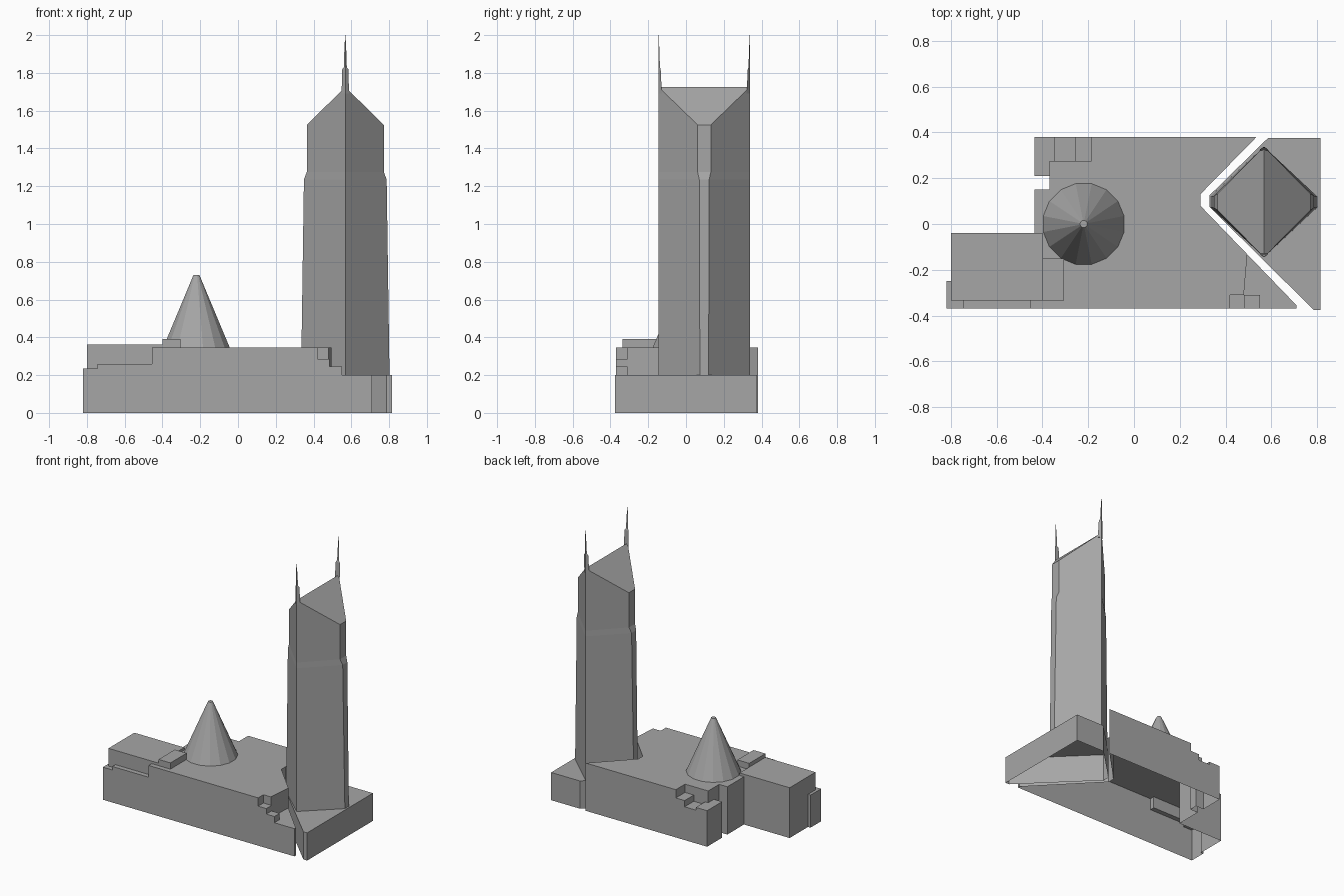
import bpy, bmesh
from math import radians

if "Cube" in bpy.data.objects:
    bpy.data.objects.remove(bpy.data.objects["Cube"], do_unlink=True)

grey = bpy.data.materials.new("stone grey")
grey.use_nodes = True
colour = (0.38, 0.38, 0.38, 1)
grey.diffuse_color = colour
grey.node_tree.nodes["Principled BSDF"].inputs["Base Color"].default_value = colour


def finish(name, bm):
    bmesh.ops.recalc_face_normals(bm, faces=bm.faces)
    mesh = bpy.data.meshes.new(name)
    bm.to_mesh(mesh)
    bm.free()
    mesh.materials.append(grey)
    obj = bpy.data.objects.new(name, mesh)
    bpy.context.collection.objects.link(obj)
    return obj


def loft(name, rings, cap_bottom=True, cap_top=True):
    """Skin a stack of rings that have equal point counts."""
    bm = bmesh.new()
    loops = [[bm.verts.new(p) for p in ring] for ring in rings]
    n = len(loops[0])
    for low, high in zip(loops, loops[1:]):
        for i in range(n):
            j = (i + 1) % n
            bm.faces.new((low[i], low[j], high[j], high[i]))
    caps = []
    if cap_bottom:
        caps.append(bm.faces.new(loops[0][::-1]))
    if cap_top:
        caps.append(bm.faces.new(loops[-1]))
    return finish(name, bm)


def prism(name, outline, z0, z1, bottom=True):
    return loft(name, [[(x, y, z) for x, y in outline] for z in (z0, z1)], bottom)


def rect(x0, x1, y0, y1):
    return [(x0, y0), (x1, y0), (x1, y1), (x0, y1)]


def carve(obj, outline, z):
    """Lower everything inside the outline to height z."""
    cutter = prism("cutter", outline, z, 1)
    cutter.hide_render = True
    mod = obj.modifiers.new("cut", "BOOLEAN")
    mod.operation, mod.solver, mod.object = "DIFFERENCE", "EXACT", cutter
    bpy.context.view_layer.update()
    result = obj.evaluated_get(bpy.context.evaluated_depsgraph_get())
    mesh = bpy.data.meshes.new_from_object(result)
    obj.modifiers.clear()
    obj.data = mesh
    bpy.data.objects.remove(cutter, do_unlink=True)


def open_bottom(obj):
    bm = bmesh.new()
    bm.from_mesh(obj.data)
    floor = [f for f in bm.faces if all(v.co.z < 0.001 for v in f.verts)]
    bmesh.ops.delete(bm, geom=floor, context="FACES")
    bm.to_mesh(obj.data)
    bm.free()


# Long main podium with a diagonal east end
ROOF = 0.345
podium = prism("main_podium", [
    (-0.82, -0.37), (0.71, -0.37), (0.71, -0.355), (0.29, 0.08), (0.29, 0.13),
    (0.535, 0.38), (-0.435, 0.38), (-0.435, 0.21), (-0.37, 0.21), (-0.37, 0.15),
    (-0.435, 0.15), (-0.435, -0.04), (-0.8, -0.04), (-0.8, -0.25), (-0.82, -0.25)],
    0, ROOF)

# Terraces: front ledge, south-east wedge and steps, north-west corner steps
carve(podium, rect(-0.9, -0.455, -0.5, -0.335), 0.26)
carve(podium, rect(-0.9, -0.745, -0.5, -0.335), 0.235)
carve(podium, rect(-0.9, -0.8, -0.5, -0.2), 0.235)
carve(podium, rect(0.42, 0.56, -0.5, -0.31), 0.285)
carve(podium, rect(0.485, 0.57, -0.5, -0.31), 0.245)
carve(podium, [(0.498, -0.1), (0.48, -0.31), (0.55, -0.31), (0.55, -0.5),
               (0.9, -0.5), (0.9, -0.1)], 0.2)
carve(podium, rect(-0.255, -0.185, 0.275, 0.5), 0.285)
carve(podium, rect(-0.345, -0.255, 0.275, 0.5), 0.24)
carve(podium, [(-0.5, 0.18), (-0.37, 0.18), (-0.37, 0.275), (-0.345, 0.275),
               (-0.345, 0.5), (-0.5, 0.5)], 0.26)
open_bottom(podium)

# Raised roofs on the podium
prism("west_wing_roof", rect(-0.8, -0.4, -0.335, -0.04), ROOF, 0.363, False)
prism("roof_block", rect(-0.4, -0.305, -0.335, -0.15), ROOF, 0.39, False)

# Faceted cone
bm = bmesh.new()
bmesh.ops.create_cone(bm, cap_ends=True, segments=16, radius1=0.18, radius2=0.016,
                      depth=0.385)
bmesh.ops.delete(bm, geom=[f for f in bm.faces if f.calc_center_median().z < -0.19],
                 context="FACES")
cone = finish("cone_roof", bm)
cone.location = (-0.22, 0, ROOF + 0.385 / 2)
cone.rotation_euler.z = radians(11.25)

# Tower podium
prism("tower_podium", [(0.785, -0.375), (0.815, -0.375), (0.815, 0.375),
                       (0.585, 0.375), (0.33, 0.125), (0.33, 0.075)], 0, 0.2, False)

# Tower: a diamond plan with clipped east and west corners and a ridged top
CX, CY, FRONT, BACK, RIDGE = 0.568, 0.0965, -0.145, 0.338, 1.725


def ring(z, half_x, half_y, point_z):
    east = [(CX + half_x, CY - half_y, z), (CX + half_x, CY + half_y, z)]
    west = [(CX - half_x, CY + half_y, z), (CX - half_x, CY - half_y, z)]
    return [(CX, FRONT, point_z), *east, (CX, BACK, point_z), *west]


tower = loft("tower", [ring(0.2, 0.234, 0.023, 0.2), ring(1.235, 0.219, 0.026, 1.235),
                       ring(1.275, 0.204, 0.035, 1.275), ring(1.525, 0.204, 0.035, RIDGE)],
             cap_bottom=False, cap_top=False)
bm = bmesh.new()
bm.from_mesh(tower.data)
bm.verts.ensure_lookup_table()
top = bm.verts[-6:]
bm.faces.new((top[0], top[1], top[2], top[3]))
bm.faces.new((top[0], top[3], top[4], top[5]))
bm.to_mesh(tower.data)
bm.free()

# Tapering masts at both ends of the ridge
for name, y, inward in (("front_mast", FRONT, 1), ("back_mast", BACK, -1)):
    loft(name, [[(CX - w, y + inward * d, z), (CX, y, z), (CX + w, y + inward * d, z)]
                for z, w, d in ((1.69, 0.02, 0.017), (1.82, 0.016, 0.011),
                                (1.83, 0.008, 0.007), (1.9, 0.006, 0.005),
                                (2.0, 0.001, 0.001))])
